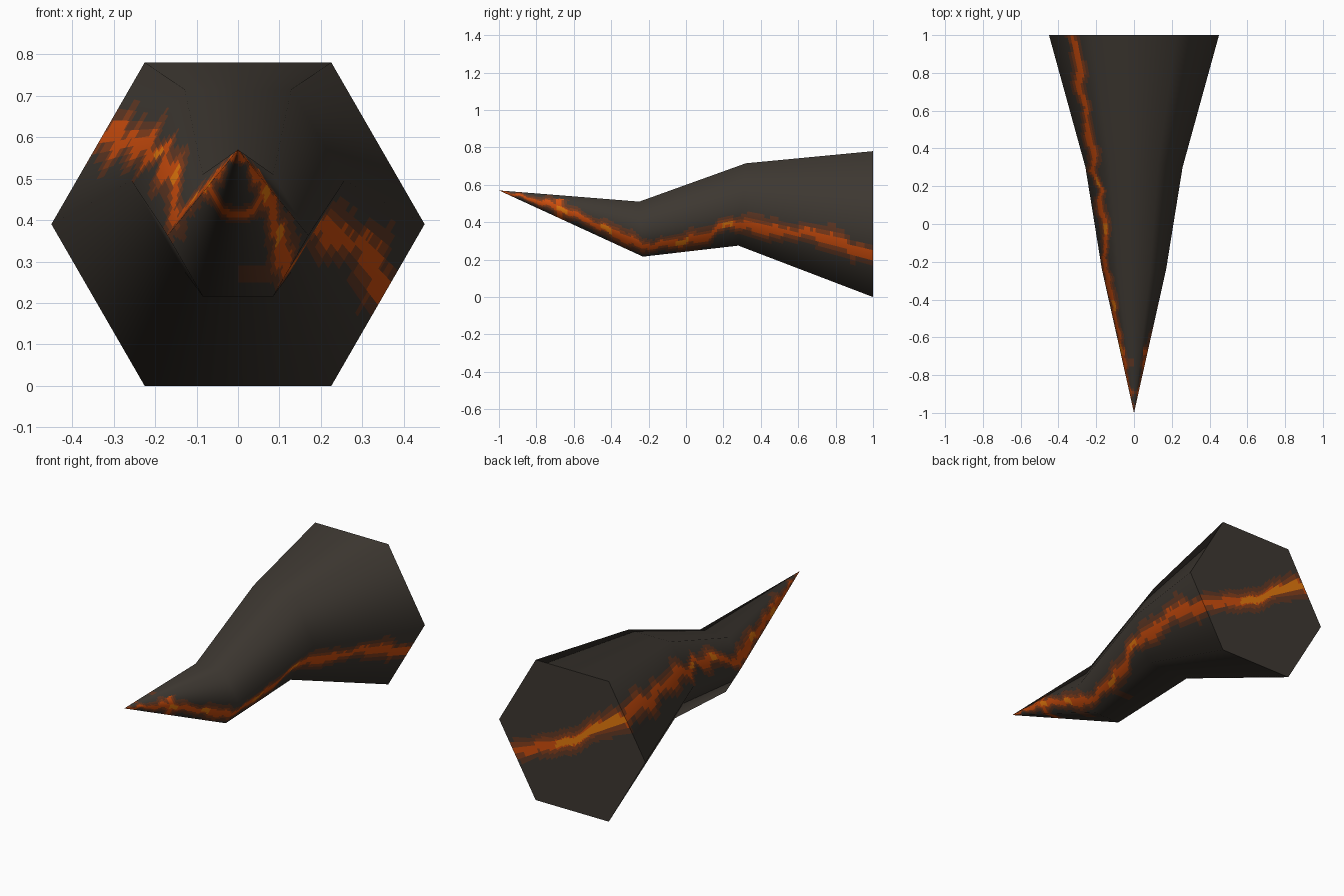
import bpy, bmesh, math
from mathutils import Vector

if "Cube" in bpy.data.objects:
    bpy.data.objects.remove(bpy.data.objects["Cube"])

SIDES, SUB = 6, 14
COLS = SIDES * SUB


def material(name, rgb):
    m = bpy.data.materials.new(name)
    m.diffuse_color = (*rgb, 1)
    m.use_nodes = True
    m.node_tree.nodes["Principled BSDF"].inputs["Base Color"].default_value = m.diffuse_color
    return m


MATS = [material("charred_rock", (0.047, 0.039, 0.031)),
        material("warm_rock", (0.12, 0.04, 0.018)),
        material("glowing_rock", (0.24, 0.05, 0.012)),
        material("lava", (0.62, 0.075, 0.004)),
        material("hot_lava", (0.78, 0.19, 0.004))]


# hexagonal sections: y, tilt in y, radius, centre height, half height
RINGS = [(1.0, 0.0, 0.45, 0.39, 0.39), (0.30, 0.02, 0.257, 0.495, 0.22),
         (-0.24, -0.01, 0.17, 0.363, 0.147), (-1.0, 0, 0, 0.57, 0)]
STEPS = [46, 38, 52]


def ring_point(ring, col):
    y, tilt, r, zc, h = ring
    k, f = divmod(col, SUB)

    def corner(i):
        a = math.radians(60 * i)
        s = math.sin(a) / math.sin(math.radians(60))
        return Vector((r * math.cos(a), y + tilt * s, zc + h * s))
    return corner(k).lerp(corner(k + 1), f / SUB)


def hex_normal(col):
    k, f = divmod(col, SUB)
    a, b = (Vector((math.cos(math.radians(60 * i)), -0.25, math.sin(math.radians(60 * i))))
            for i in (k, k + 1))
    return a.lerp(b, f / SUB).normalized()


def interp(path, t):
    for (a, va), (b, vb) in zip(path, path[1:]):
        if t <= b:
            return va + (vb - va) * max(0, (t - a) / (b - a))
    return path[-1][1]


# height of the lava seam along each side, and across the back face
RIGHT = [(-1, .57), (-.75, .50), (-.66, .47), (-.55, .42), (-.4, .35), (-.23, .27), (-.1, .285),
         (0, .30), (.1, .32), (.22, .395), (.32, .385), (.5, .35), (.65, .345), (.8, .30), (.9, .25), (1, .22)]
LEFT = [(-1, .57), (-.66, .49), (-.4, .44), (-.24, .395), (-.12, .45), (-.02, .52), (.08, .51),
        (.18, .57), (.28, .55), (.38, .60), (.48, .565), (.6, .605), (.72, .57), (.85, .62), (1, .60)]
BACK = [(-.45, .63), (-.33, .60), (-.17, .52), (0, .385), (.15, .325), (.37, .23), (.45, .2)]


def grade(d, w, hot):
    if d < 0.020 * w:
        return 4 if hot else 3
    return 3 if d < 0.027 * w else 2 if d < 0.048 * w else 1 if d < 0.078 * w else 0


def side_colour(c):
    wig = 0.006 * math.sin(c.y * 41) + 0.004 * math.sin(c.y * 83)
    w = (0.62 + 0.16 * math.sin(c.y * 17 + 1) + 0.3 * max(0, c.y)) * min(1, (c.y + 1.15) / 0.6)
    hot = any(abs(c.y - p) < 0.03 for p in (-.66, -.43, -.02, .22))
    path = RIGHT if c.x > 0 else LEFT
    g = grade(abs(c.z - interp(path, c.y) - wig), w, hot)
    # seam wraps under and over the tip
    if c.y < -0.24 and c.z < 0.57 + (c.y + 1) * -0.08 - 0.02:
        g = max(g, grade(abs(c.y + 0.66 + 0.3 * abs(c.x)), 0.6, False))
    return g


def back_colour(c):
    d = abs(c.z - interp(BACK, c.x) - 0.006 * math.sin(c.x * 40))
    return grade(d, 1.0 - 0.5 * c.x, c.x < 0.1)


# section list from back to tip
sections = []
for a, b, n in zip(RINGS, RINGS[1:], STEPS):
    sections += [tuple(p + (q - p) * i / n for p, q in zip(a, b)) for i in range(n)]

bm = bmesh.new()


def loop(ring):
    return [bm.verts.new(ring_point(ring, c)) for c in range(COLS)]


def skin(loops, end, colour, flip=False):
    faces = []
    for p, q in zip(loops, loops[1:]):
        for i in range(COLS):
            j = (i + 1) % COLS
            faces.append([p[i], p[j], q[j], q[i]])
    last = loops[-1]
    for i in range(COLS):
        faces.append([last[i], last[(i + 1) % COLS], end])
    for vs in faces:
        f = bm.faces.new(vs[::-1] if flip else vs)
        f.smooth = True
        f.material_index = colour(f.calc_center_median())


# tapered horn body
body = [loop(s) for s in sections]
skin(body, bm.verts.new((0, -1, 0.57)), side_colour, True)

# flat back face in concentric hexagons
cap = [body[0]]
for i in range(1, 26):
    s = 1 - i / 26
    cap.append(loop((1.0, 0.0, 0.45 * s, 0.39, 0.39 * s)))
skin(cap, bm.verts.new((0, 1, 0.39)), back_colour)

bmesh.ops.recalc_face_normals(bm, faces=bm.faces[:])
mesh = bpy.data.meshes.new("lava_horn")
bm.to_mesh(mesh)
bm.free()
for m in MATS:
    mesh.materials.append(m)
horn = bpy.data.objects.new("lava_horn", mesh)
bpy.context.collection.objects.link(horn)

# soft shading around the six sides, flat shading on the back
n_side = len(sections) * COLS
normals = [Vector((0, 1, 0))] * len(mesh.loops)
for p in mesh.polygons:
    if p.normal.y > 0.9:
        continue
    for li in p.loop_indices:
        v = mesh.loops[li].vertex_index
        normals[li] = hex_normal(v % COLS) if v < n_side else p.normal.copy()
mesh.normals_split_custom_set(normals)
